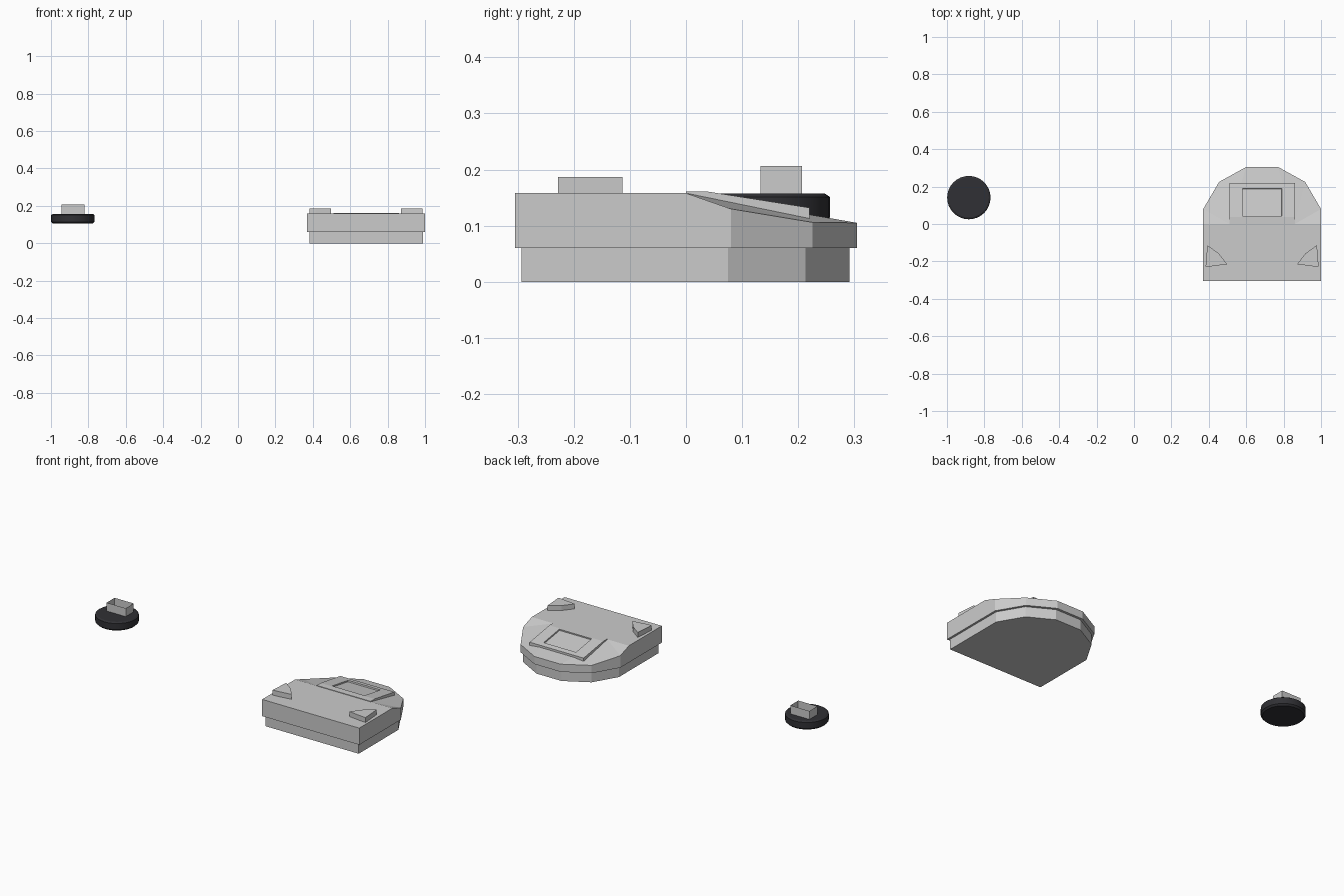
import bpy, bmesh, math
from mathutils import Vector

if "Cube" in bpy.data.objects:
    bpy.data.objects.remove(bpy.data.objects["Cube"])

CX = 0.685  # centre line of the large housing


def finish(name, bm, mat=None):
    bmesh.ops.recalc_face_normals(bm, faces=bm.faces)
    me = bpy.data.meshes.new(name)
    bm.to_mesh(me)
    bm.free()
    ob = bpy.data.objects.new(name, me)
    bpy.context.collection.objects.link(ob)
    if mat:
        me.materials.append(mat)
    return ob


def prism(name, pts, z0, z1):
    bm = bmesh.new()
    lo = [bm.verts.new((x, y, z0)) for x, y in pts]
    hi = [bm.verts.new((x, y, z1)) for x, y in pts]
    bm.faces.new(lo)
    bm.faces.new(hi)
    n = len(pts)
    for i in range(n):
        j = (i + 1) % n
        bm.faces.new((lo[i], lo[j], hi[j], hi[i]))
    return finish(name, bm)


def mirrored(half):
    return [(CX + x, y) for x, y in half] + [(CX - x, y) for x, y in reversed(half)]


# lower base, slightly inset
prism("lower_base", mirrored([(0.303, -0.293), (0.303, 0.075), (0.222, 0.213), (0.081, 0.291)]), 0, 0.06)

# upper housing: flat front, faceted slope at the back
bm = bmesh.new()
half = [(0.315, -0.305, 0.158), (0.315, 0, 0.158), (0.315, 0.08, 0.13),
        (0.23, 0.225, 0.106), (0.085, 0.305, 0.105)]
rim = [(CX + x, y, z) for x, y, z in half] + [(CX - x, y, z) for x, y, z in reversed(half)]
top = [bm.verts.new(p) for p in rim]
bot = [bm.verts.new((x, y, 0.06)) for x, y, z in rim]
n = len(top)
for i in range(n):
    j = (i + 1) % n
    bm.faces.new((bot[i], bot[j], top[j], top[i]))
bm.faces.new(bot)
r = bm.verts.new((CX + 0.175, 0, 0.158))
l = bm.verts.new((CX - 0.175, 0, 0.158))
bm.faces.new((top[0], top[1], r, l, top[8], top[9]))
bm.faces.new((r, top[4], top[5], l))
for a, order in ((r, (1, 2, 3, 4)), (l, (8, 7, 6, 5))):
    for p, q in zip(order, order[1:]):
        bm.faces.new((a, top[p], top[q]))
finish("upper_housing", bm)

# sloped frame panel with a shallow recess
bm = bmesh.new()
prof = [(0, 0.15), (0, 0.161), (0.037, 0.161), (0.22, 0.132), (0.22, 0.10)]
a = [bm.verts.new((CX - 0.175, y, z)) for y, z in prof]
b = [bm.verts.new((CX + 0.175, y, z)) for y, z in prof]
bm.faces.new(a)
bm.faces.new(b)
for i in range(5):
    j = (i + 1) % 5
    f = bm.faces.new((a[i], a[j], b[j], b[i]))
    if i == 2:
        slope = f
bmesh.ops.recalc_face_normals(bm, faces=bm.faces)
bmesh.ops.inset_individual(bm, faces=[slope], thickness=0.02)
for v in slope.verts:
    y = 0.044 if v.co.y < 0.13 else 0.19
    v.co = Vector((CX + math.copysign(0.105, v.co.x - CX), y,
                   0.161 - (y - 0.037) * 0.029 / 0.183))
bmesh.ops.inset_individual(bm, faces=[slope], thickness=0.0005, depth=-0.008)
finish("frame_panel", bm)

# corner wedges
for side, name in ((-1, "left_wedge"), (1, "right_wedge")):
    pts = [(0.293, -0.113), (0.302, -0.228), (0.27, -0.226), (0.187, -0.215), (0.232, -0.157)]
    prism(name, [(CX + side * x, y) for x, y in pts], 0.157, 0.187)

# dark round button with chamfered rims
dark = bpy.data.materials.new("dark")
dark.diffuse_color = (0.03, 0.03, 0.035, 1)
dark.use_nodes = True
dark.node_tree.nodes["Principled BSDF"].inputs["Base Color"].default_value = dark.diffuse_color
bm = bmesh.new()
rings = []
for rad, z in ((0.107, 0.106), (0.116, 0.115), (0.116, 0.151), (0.107, 0.157)):
    rings.append([bm.verts.new((-0.883 + rad * math.cos(t * math.tau / 32),
                                0.141 + rad * math.sin(t * math.tau / 32), z)) for t in range(32)])
for lo, hi in zip(rings, rings[1:]):
    for i in range(32):
        j = (i + 1) % 32
        bm.faces.new((lo[i], lo[j], hi[j], hi[i]))
bm.faces.new(rings[0])
bm.faces.new(rings[-1])
disc = finish("round_button", bm, dark)
bpy.context.view_layer.objects.active = disc
disc.select_set(True)
bpy.ops.object.shade_smooth_by_angle(angle=math.radians(25))

# open-topped thin-walled collar on the button
bm = bmesh.new()
rect = [(-0.945, 0.133), (-0.821, 0.133), (-0.821, 0.207), (-0.945, 0.207)]
lo = [bm.verts.new((x, y, 0.157)) for x, y in rect]
hi = [bm.verts.new((x, y, 0.206)) for x, y in rect]
for i in range(4):
    j = (i + 1) % 4
    bm.faces.new((lo[i], lo[j], hi[j], hi[i]))
finish("button_collar", bm)
